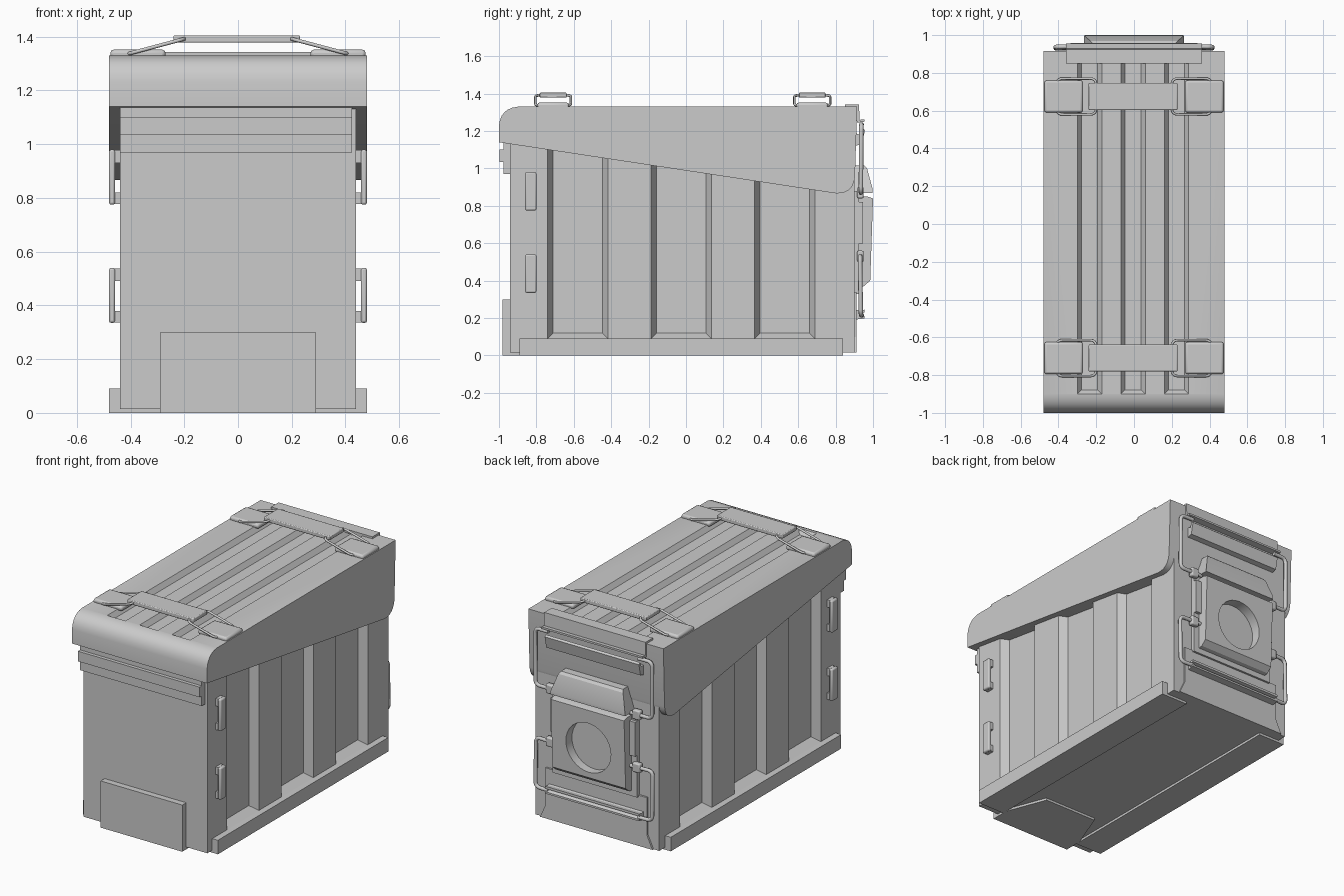
import bpy, bmesh, math
from mathutils import Vector

if "Cube" in bpy.data.objects:
    bpy.data.objects.remove(bpy.data.objects["Cube"])


def link(name, bm):
    bmesh.ops.recalc_face_normals(bm, faces=bm.faces)
    me = bpy.data.meshes.new(name)
    bm.to_mesh(me)
    bm.free()
    ob = bpy.data.objects.new(name, me)
    bpy.context.collection.objects.link(ob)
    return ob


def loft(name, a, b):
    """Solid between two matching point loops."""
    bm = bmesh.new()
    va, vb = [bm.verts.new(p) for p in a], [bm.verts.new(p) for p in b]
    bm.faces.new(va)
    bm.faces.new(vb)
    for i in range(len(va)):
        j = (i + 1) % len(va)
        bm.faces.new((va[i], va[j], vb[j], vb[i]))
    return link(name, bm)


def prism(name, yz, x0, x1, inset=0):
    return loft(name, [(x0, y, z) for y, z in yz], [(x1, y, z) for y, z in yz])


def box(name, x0, x1, y0, y1, z0, z1, bevel=0):
    ob = prism(name, [(y0, z0), (y1, z0), (y1, z1), (y0, z1)], x0, x1)
    if bevel:
        m = ob.modifiers.new("bevel", 'BEVEL')
        m.width, m.segments = bevel, 2
    return ob


def rounded(pts, radii, closed=True):
    """Replace corners by short curved runs."""
    pts, out = [Vector(p) for p in pts], []
    for i, (p, r) in enumerate(zip(pts, radii)):
        if r == 0:
            out.append(p)
            continue
        a = p + (pts[i - 1] - p).normalized() * r
        b = p + (pts[(i + 1) % len(pts)] - p).normalized() * r
        for k in range(7):
            t = k / 6
            out.append(a * (1 - t) ** 2 + p * (0.83 * 2 * t * (1 - t)) + (a + b) * (0.17 * t * (1 - t)) + b * t * t)
    return out


def wire(name, pts, r=0.011, bend=0.03):
    path = rounded(pts, [0] + [bend] * (len(pts) - 2) + [0])
    cu = bpy.data.curves.new(name, 'CURVE')
    cu.dimensions = '3D'
    cu.bevel_depth, cu.bevel_resolution, cu.use_fill_caps = r, 2, True
    sp = cu.splines.new('POLY')
    sp.points.add(len(path) - 1)
    for p, v in zip(sp.points, path):
        p.co = (*v, 1)
    ob = bpy.data.objects.new(name, cu)
    bpy.context.collection.objects.link(ob)


def cut(ob, cutters):
    for c in cutters:
        m = ob.modifiers.new("cut", 'BOOLEAN')
        m.operation, m.solver, m.object = 'DIFFERENCE', 'EXACT', c
        c.hide_render = True
    dg = bpy.context.evaluated_depsgraph_get()
    ob.data = bpy.data.meshes.new_from_object(ob.evaluated_get(dg))
    ob.modifiers.clear()
    for c in cutters:
        bpy.data.objects.remove(c)


def rect(u0, u1, v0, v1, g):
    return [(u0 - g, v0 - g), (u1 + g, v0 - g), (u1 + g, v1 + g), (u0 - g, v1 + g)]


# body with three pressed panels on each side
body = box("body", -0.44, 0.44, -0.94, 0.90, 0.015, 1.25)
cutters = []
for s in (-1, 1):
    for y in (-0.74, -0.187, 0.366):
        a = [(s * 0.45, u, v) for u, v in rect(y, y + 0.323, 0.09, 1.2, 0.006)]
        b = [(s * 0.39, u, v) for u, v in rect(y, y + 0.323, 0.09, 1.2, -0.03)]
        cutters.append(loft("panel_cutter", a, b))
cut(body, cutters)

# sloping lid with three grooves in the top
lid = prism("lid", rounded([(-1, 1.14), (0.90, 0.852), (0.915, 1.33), (-1, 1.33)],
                           [0, 0.10, 0, 0.10]), -0.48, 0.48)
cutters = []
for x in (-0.30, -0.07, 0.16):
    a = [(u, v, 1.34) for u, v in rect(x, x + 0.13, -0.90, 0.90, 0.007)]
    b = [(u, v, 1.30) for u, v in rect(x, x + 0.13, -0.90, 0.90, -0.022)]
    cutters.append(loft("groove_cutter", a, b))
cut(lid, cutters)

# stepped band under the lid at the front
box("front_band", -0.44, 0.425, -0.975, -0.93, 0.97, 1.15)
box("front_band_ridge", -0.44, 0.425, -0.997, -0.96, 1.035, 1.10)

# front foot plate folded under the bottom
box("front_plate", -0.29, 0.29, -0.98, -0.93, 0, 0.30)
foot = [(-0.29, -0.97), (0.29, -0.97), (0.29, -0.86), (0.19, -0.60), (-0.19, -0.60), (-0.29, -0.86)]
loft("bottom_plate", [(x, y, 0) for x, y in foot], [(x, y, 0.03) for x, y in foot])

# parts on both sides
for s in (-1, 1):
    def sbox(name, x0, x1, *r, bevel=0):
        return box(name, *sorted((s * x0, s * x1)), *r, bevel=bevel)

    # bottom rails, L shaped
    sbox("side_rail", 0.435, 0.48, -0.89, 0.84, 0, 0.09)
    sbox("under_rail", 0.29, 0.47, -0.89, 0.84, 0, 0.03)
    # carrying loops near the front
    for z in (0.335, 0.775):
        sbox("side_loop_bar", 0.457, 0.48, -0.86, -0.80, z, z + 0.205, bevel=0.008)
        sbox("side_loop_foot", 0.43, 0.47, -0.855, -0.805, z + 0.002, z + 0.045)
        sbox("side_loop_foot", 0.43, 0.47, -0.855, -0.805, z + 0.155, z + 0.203)
    # top handle ends
    for y in (0.675, -0.71):
        sbox("handle_mount", 0.27, 0.475, y - 0.085, y + 0.085, 1.32, 1.352, bevel=0.012)
        wire("handle_wire", [(s * 0.20, y - 0.02, 1.392), (s * 0.20, y - 0.095, 1.392),
                             (s * 0.41, y - 0.095, 1.336), (s * 0.41, y + 0.095, 1.336),
                             (s * 0.20, y + 0.095, 1.392), (s * 0.20, y + 0.02, 1.392)], 0.007)
    # latch wire ends and clips
    wire("upper_bail", [(s * 0.32, 0.94, 1.235), (s * 0.415, 0.937, 1.235),
                        (s * 0.415, 0.935, 0.87), (s * 0.25, 0.935, 0.87)], 0.012)
    wire("lower_bail", [(s * 0.32, 0.94, 0.215), (s * 0.415, 0.935, 0.215),
                        (s * 0.415, 0.93, 0.53), (s * 0.25, 0.935, 0.53)], 0.012)
    sbox("latch_side_bracket", 0.25, 0.30, 0.89, 0.945, 0.60, 0.82)
    for z in (0.84, 0.50):
        sbox("latch_clip", 0.28, 0.335, 0.915, 0.95, z, z + 0.06, bevel=0.008)

# handle grips
for y in (0.675, -0.71):
    box("handle_grip", -0.24, 0.23, y - 0.072, y + 0.072, 1.378, 1.405, 0.005)

# latch catch folded over the lid's back edge, with curled lip
prism("lid_catch", [(0.85, 1.32), (0.85, 1.343), (0.925, 1.343), (0.928, 1.26), (0.955, 1.262),
                    (0.955, 1.25), (0.915, 1.245), (0.90, 1.30)], -0.36, 0.36)
prism("lid_catch_bar", [(0.90, 1.19), (0.93, 1.18), (0.945, 1.215), (0.957, 1.205), (0.94, 1.13),
                        (0.90, 1.12)], -0.335, 0.335)
# hinge for the lower wire
prism("lower_hinge", [(0.89, 0.25), (0.925, 0.24), (0.955, 0.245), (0.955, 0.23), (0.93, 0.222),
                      (0.955, 0.21), (0.955, 0.198), (0.89, 0.19)], -0.335, 0.335)
back = [(-0.40, 0.015), (0.40, 0.015), (0.36, 0.10), (0.36, 0.34), (-0.36, 0.34), (-0.36, 0.10)]
loft("back_plate", [(x, 0.89, z) for x, z in back], [(x, 0.912, z) for x, z in back])

# latch plate with round recess and hood
box("latch_base", -0.30, 0.30, 0.89, 0.925, 0.33, 0.88)
latch = prism("latch", [(0.90, 0.36), (0.95, 0.37), (0.985, 0.40), (1.0, 0.84), (0.97, 0.85), (0.90, 0.85)],
              -0.26, 0.26)
ring = [(0.16 * math.cos(k * math.pi / 16), 0.595 + 0.16 * math.sin(k * math.pi / 16)) for k in range(32)]
cut(latch, [loft("hole_cutter", [(x, 0.93, z) for x, z in ring], [(x, 1.1, z) for x, z in ring])])
loft("latch_hood", [(-0.265, y, z) for y, z in ((0.90, 0.87), (0.997, 0.87), (0.998, 0.89))] +
     [(-0.23, 0.968, 1.0), (-0.22, 0.955, 1.015), (-0.22, 0.90, 1.015)],
     [(0.265, y, z) for y, z in ((0.90, 0.87), (0.997, 0.87), (0.998, 0.89))] +
     [(0.23, 0.968, 1.0), (0.22, 0.955, 1.015), (0.22, 0.90, 1.015)])

# smooth only the gently curved faces
bpy.ops.object.select_all(action='DESELECT')
for ob in bpy.data.objects:
    if ob.type == 'MESH':
        ob.select_set(True)
        bpy.context.view_layer.objects.active = ob
bpy.ops.object.shade_smooth_by_angle(angle=math.radians(25))
